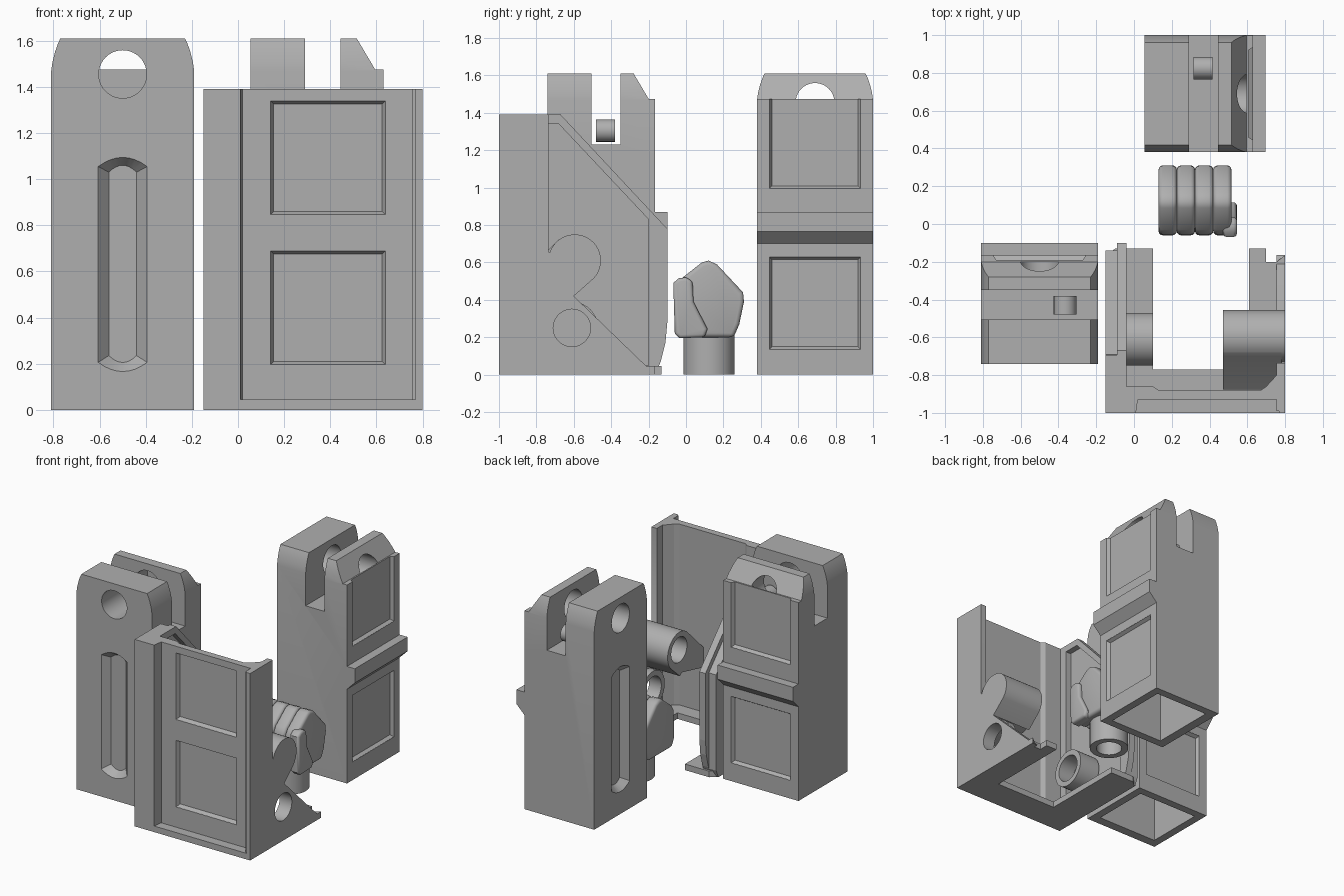
import bpy, bmesh, math
from mathutils import Matrix

if "Cube" in bpy.data.objects:
    bpy.data.objects.remove(bpy.data.objects["Cube"])

grey = bpy.data.materials.new("grey")
grey.diffuse_color = (0.43, 0.43, 0.43, 1)
grey.use_nodes = True
grey.node_tree.nodes["Principled BSDF"].inputs["Base Color"].default_value = grey.diffuse_color


def prism(name, axis, pts, a, b, pts2=None):
    """Extrude a 2D outline along an axis from a to b, optionally tapering to pts2."""
    place = {'x': lambda p, t: (t, p[0], p[1]),
             'y': lambda p, t: (p[0], t, p[1]),
             'z': lambda p, t: (p[0], p[1], t)}[axis]
    bm = bmesh.new()
    lo = [bm.verts.new(place(p, a)) for p in pts]
    hi = [bm.verts.new(place(p, b)) for p in (pts2 or pts)]
    bm.faces.new(lo)
    bm.faces.new(hi)
    for i in range(len(lo)):
        j = (i + 1) % len(lo)
        bm.faces.new((lo[i], lo[j], hi[j], hi[i]))
    bmesh.ops.recalc_face_normals(bm, faces=bm.faces)
    me = bpy.data.meshes.new(name)
    bm.to_mesh(me)
    bm.free()
    me.materials.append(grey)
    ob = bpy.data.objects.new(name, me)
    bpy.context.collection.objects.link(ob)
    return ob


def rect(u0, u1, v0, v1):
    return [(u0, v0), (u1, v0), (u1, v1), (u0, v1)]


def arc(u, v, r, start=0, end=360, n=40):
    """Points on an arc; a full circle leaves out the repeated end."""
    m = n if end - start == 360 else n - 1
    return [(u + r * math.cos(math.radians(start + (end - start) * i / m)),
             v + r * math.sin(math.radians(start + (end - start) * i / m))) for i in range(n)]


def bake(ob):
    bpy.context.view_layer.update()
    me = bpy.data.meshes.new_from_object(
        ob.evaluated_get(bpy.context.evaluated_depsgraph_get()))
    ob.modifiers.clear()
    ob.data = me


def combine(ob, other, op='DIFFERENCE'):
    m = ob.modifiers.new("cut", 'BOOLEAN')
    m.operation, m.solver, m.object = op, 'EXACT', other
    bake(ob)
    bpy.data.objects.remove(other)


def panel(ob, u0, u1, v0, v1, face, depth, lip=0.015):
    """Cut a bevelled rectangular recess into a face that looks along y."""
    s = 0.01 if depth < 0 else -0.01
    outer = rect(u0, u1, v0, v1)
    inner = rect(u0 + lip, u1 - lip, v0 + lip, v1 - lip)
    combine(ob, prism("recess", 'y', outer, face, face + depth, inner))
    combine(ob, prism("recess", 'y', outer, face + s, face + depth * 0.05))


def smooth(ob, angle=30):
    bpy.ops.object.select_all(action='DESELECT')
    ob.select_set(True)
    bpy.context.view_layer.objects.active = ob
    bpy.ops.object.shade_smooth_by_angle(angle=math.radians(angle))


# ---------- forked post ----------
side = [(-.74, 0), (-.165, 0), (-.165, .70), (-.10, .765), (-.10, .87), (-.165, .87),
        (-.165, 1.475), (-.20, 1.475), (-.28, 1.61), (-.35, 1.61), (-.35, 1.23),
        (-.505, 1.23), (-.505, 1.61), (-.74, 1.61)]
post = prism("forked_post", 'x', side, -.81, -.19)
shoulder = [(.31, 1.47), (.304, 1.51), (.294, 1.55), (.282, 1.585), (.27, 1.611)]
outline = ([(-.81, -.1), (-.19, -.1)] + [(-.5 + u, v) for u, v in shoulder]
           + [(-.5 - u, v) for u, v in reversed(shoulder)])
combine(post, prism("outline", 'y', outline, -.9, 0), 'INTERSECT')
combine(post, prism("pivot", 'y', arc(-.5, 1.455, .104), -.9, -.20))
combine(post, prism("hollow", 'z', rect(-.75, -.25, -.67, -.225), -.1, 1.1))
panel(post, -.745, -.255, .135, .63, -.165, -.025)
panel(post, -.745, -.255, .995, 1.50, -.165, -.025)


# long slot with bowed ends and sloping sides
def slot(hw, z0, z1, bow):
    up = [(hw * (1 - 2 * i / 8), bow * (1 - (1 - 2 * i / 8) ** 2)) for i in range(9)]
    return [(-.5 + u, z1 + v) for u, v in up] + [(-.5 - u, z0 - v) for u, v in up]


combine(post, prism("slot", 'y', slot(.107, .205, 1.055, .04), -.741, -.69,
                    slot(.06, .235, 1.03, .03)))
pin = prism("fork_pin", 'y', arc(-.365, 1.305, .06, n=24), -.48, -.38)
for ob in (post, pin):
    smooth(ob)

# second post, turned to face sideways
swap = Matrix(((0, 1, 0, .795), (1, 0, 0, 1.19), (0, 0, 1, 0), (0, 0, 0, 1)))
for ob in (post, pin):
    twin = ob.copy()
    twin.data = ob.data.copy()
    twin.name = "side_" + ob.name
    twin.data.transform(swap)
    twin.data.flip_normals()
    bpy.context.collection.objects.link(twin)

# ---------- bracket ----------
plate = prism("bracket_front", 'z',
              [(-.15, -1), (.01, -1), (.02, -.93), (.76, -.93), (.77, -1), (.80, -1),
               (.80, -.80), (.755, -.80), (.70, -.86), (.67, -.88), (.13, -.88), (.10, -.86),
               (-.04, -.86), (-.04, -.80), (-.15, -.80)], 0, 1.39)
for z0, z1 in ((.195, .69), (.845, 1.34)):
    panel(plate, .14, .64, z0, z1, -.93, .03)
prism("bracket_front_sill", 'y', rect(.0, .78, 0, .045), -1, -.90)

wall_l = prism("bracket_left_wall", 'x',
               [(-.99, 0), (-.165, 0), (-.135, .07), (-.11, .17), (-.10, .28), (-.10, .78),
                (-.67, 1.39), (-.99, 1.39)], -.15, -.04)
combine(wall_l, prism("recess", 'x', [(-.85, .05), (-.20, .05), (-.20, .83), (-.68, 1.34),
                                      (-.85, 1.34)], -.085, 0,
                      ))
combine(wall_l, prism("step", 'x', [(-.14, -.1), (0, -.1), (0, .8), (-.6, 1.45), (-.70, 1.45),
                                    (-.69, 1.36), (-.14, .77)], -.2, -.09))

wall_r = prism("bracket_right_wall", 'x',
               [(-.99, 0), (-.165, 0), (-.6, .42), (-.735, .66), (-.735, 1.39), (-.99, 1.39)],
               .755, .80)
tear = [(-.6, .42)] + arc(-.595, .61, .14, -42, 222, 32)
lug = prism("bracket_lug", 'x', tear, .47, .80)
# web joining the lug to the front plate
combine(lug, prism("web", 'x', [(-.68, .722), (-.875, .53), (-.875, .38), (-.62, .44)],
                   .47, .78), 'UNION')
combine(lug, prism("bore", 'x', arc(-.59, .62, .093), .4, .79))

# lower rings on both walls
ring_l = prism("bracket_left_ring", 'x', arc(-.61, .25, .14), -.07, .10)
ring_r = prism("bracket_right_ring", 'x', arc(-.61, .25, .14), .70, .76)
for ob in (ring_l, ring_r, wall_r):
    combine(ob, prism("bore", 'x', arc(-.61, .25, .10), -.03, .9))

# bottom flange
prism("bracket_flange", 'z',
      [(-.14, -.99), (.79, -.99), (.80, -.165), (.755, -.20), (.70, -.20), (.70, -.13),
       (.61, -.13), (.61, -.77), (.10, -.77), (.10, -.13), (-.10, -.13), (-.14, -.165)], 0, .045)
for ob in (lug, ring_l, ring_r, wall_r):
    smooth(ob)

# ---------- fist ----------
knuckle = [(-.03, .20), (.255, .20), (.285, .27), (.31, .39), (.305, .44), (.165, .59),
           (.12, .61), (.085, .60), (-.03, .51), (-.055, .47), (-.06, .26)]


def rounded(name, pts, a, b, width):
    ob = prism(name, 'x', pts, a, b)
    m = ob.modifiers.new("round", 'BEVEL')
    m.width, m.segments, m.limit_method = width, 3, 'ANGLE'
    m.angle_limit = math.radians(50)
    bake(ob)
    smooth(ob, 40)
    return ob


for i in range(4):
    x = .13 + .0965 * i
    rounded("finger_%d" % (i + 1), knuckle, x, x + .0965, .022)
rounded("thumb", [(-.06, .22), (-.035, .195), (.10, .20), (.115, .245), (.04, .39), (.035, .50),
                  (0, .52), (-.04, .515), (-.068, .49)], .47, .545, .018)
wrist = prism("wrist", 'z', arc(.335, .123, .137), 0, .23)
combine(wrist, prism("bore", 'z', arc(.335, .123, .09), -.1, .18))
smooth(wrist)
